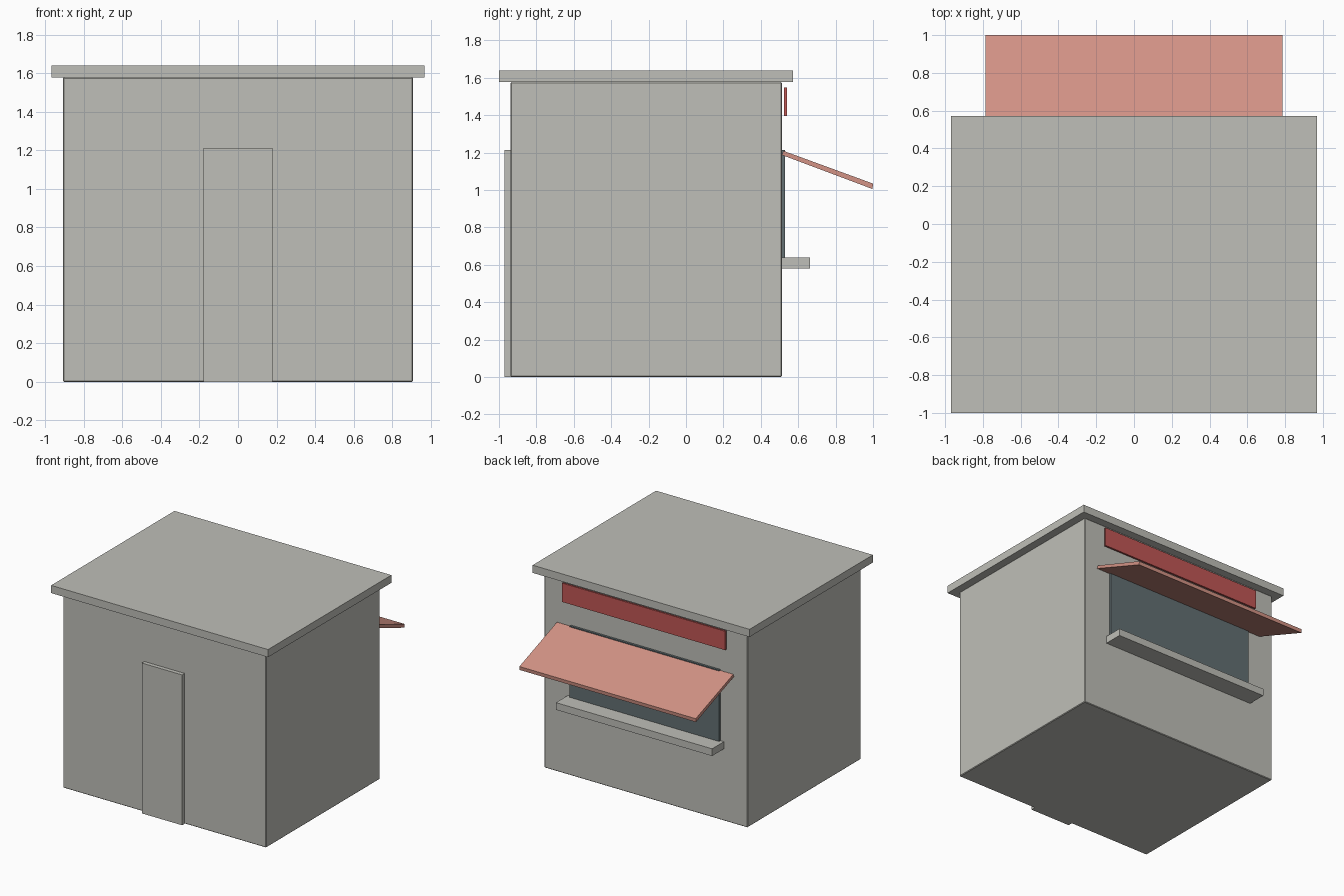
import bpy
import bmesh

default = bpy.data.objects.get("Cube")
if default:
    bpy.data.objects.remove(default, do_unlink=True)


def material(name, rgb):
    mat = bpy.data.materials.new(name)
    mat.use_nodes = True
    colour = (*rgb, 1.0)
    mat.diffuse_color = colour
    mat.node_tree.nodes["Principled BSDF"].inputs["Base Color"].default_value = colour
    return mat


grey = material("warm grey", (0.52, 0.52, 0.48))
red = material("sign red", (0.53, 0.095, 0.09))
salmon = material("awning salmon", (0.65, 0.29, 0.235))
slate = material("window slate", (0.125, 0.16, 0.17))


def extrude_profile(name, profile, half_width, mat, bevel=0):
    """Sweep a side profile of (y, z) points across x, centred on x = 0."""
    bm = bmesh.new()
    face = bm.faces.new([bm.verts.new((-half_width, y, z)) for y, z in profile])
    swept = bmesh.ops.extrude_face_region(bm, geom=[face])
    verts = [g for g in swept["geom"] if isinstance(g, bmesh.types.BMVert)]
    bmesh.ops.translate(bm, verts=verts, vec=(2 * half_width, 0, 0))
    bmesh.ops.recalc_face_normals(bm, faces=bm.faces)
    mesh = bpy.data.meshes.new(name)
    bm.to_mesh(mesh)
    bm.free()
    mesh.materials.append(mat)
    obj = bpy.data.objects.new(name, mesh)
    bpy.context.collection.objects.link(obj)
    if bevel:
        mod = obj.modifiers.new("soft edges", "BEVEL")
        mod.width = bevel
        mod.segments = 1
    return obj


def box(name, half_width, y0, y1, z0, z1, mat, bevel=0):
    profile = [(y0, z0), (y1, z0), (y1, z1), (y0, z1)]
    return extrude_profile(name, profile, half_width, mat, bevel)


# Main hut and overhanging roof slab
box("walls", 0.907, -0.937, 0.512, 0, 1.578, grey, bevel=0.005)
box("roof", 0.968, -1.0, 0.573, 1.578, 1.64, grey)

# Door at the front
box("door", 0.18, -0.97, -0.93, 0, 1.213, grey)

# Serving side at the back
box("serving_window", 0.667, 0.50, 0.53, 0.62, 1.213, slate)
box("counter", 0.697, 0.505, 0.663, 0.58, 0.638, grey)
box("sign_board", 0.728, 0.525, 0.54, 1.395, 1.547, red)

# Sloping awning above the window
awning_profile = [(0.512, 1.187), (0.997, 1.005), (1.0, 1.034), (0.521, 1.209)]
extrude_profile("awning", awning_profile, 0.787, salmon)
